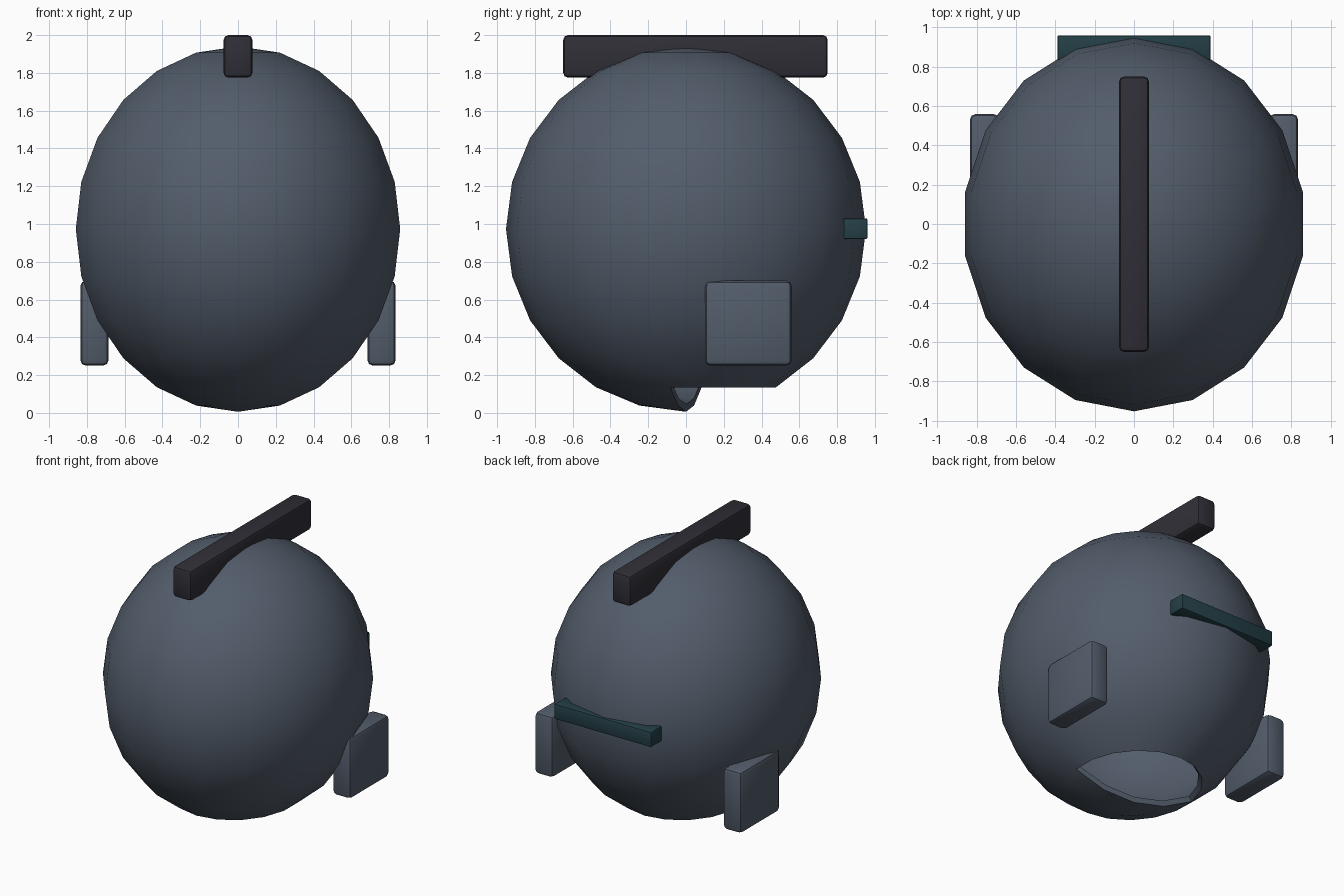
import bpy, bmesh, math
from mathutils import Matrix, Vector

if "Cube" in bpy.data.objects:
    bpy.data.objects.remove(bpy.data.objects["Cube"])


def material(name, rgb):
    m = bpy.data.materials.new(name)
    m.diffuse_color = (*rgb, 1)
    m.use_nodes = True
    m.node_tree.nodes["Principled BSDF"].inputs["Base Color"].default_value = m.diffuse_color
    return m


slate = material("slate_grey", (0.085, 0.108, 0.145))
charcoal = material("charcoal", (0.030, 0.028, 0.038))
teal = material("dark_teal", (0.017, 0.050, 0.062))


def finish(name, bm, mat, modifier=None, **settings):
    """Turn a bmesh into a shaded object with one applied modifier."""
    mesh = bpy.data.meshes.new(name)
    bm.to_mesh(mesh)
    bm.free()
    ob = bpy.data.objects.new(name, mesh)
    bpy.context.collection.objects.link(ob)
    mesh.materials.append(mat)
    bpy.ops.object.select_all(action='DESELECT')
    ob.select_set(True)
    bpy.context.view_layer.objects.active = ob
    if modifier:
        mod = ob.modifiers.new(modifier.title(), modifier)
        for key, value in settings.items():
            setattr(mod, key, value)
        bpy.ops.object.modifier_apply(modifier=mod.name)
    bpy.ops.object.shade_smooth_by_angle(angle=math.radians(30))
    return ob


def rounded_box(name, low, high, bevel, mat):
    low, high = Vector(low), Vector(high)
    bm = bmesh.new()
    bmesh.ops.create_cube(bm, size=1)
    bmesh.ops.scale(bm, vec=high - low, verts=bm.verts)
    bmesh.ops.translate(bm, vec=(low + high) / 2, verts=bm.verts)
    return finish(name, bm, mat, 'BEVEL', width=bevel, segments=2)


# Hollow helmet shell: stretched sphere, open under the rear half
bm = bmesh.new()
bmesh.ops.create_uvsphere(bm, u_segments=18, v_segments=12, radius=1)
opening = []
for f in bm.faces:
    c = f.calc_center_median()
    low = c.z < -math.cos(math.radians(30))
    if low and (c.y > 0.01 or (abs(c.y) <= 0.01 and c.x > 0)):
        opening.append(f)
bmesh.ops.delete(bm, geom=opening, context='FACES')
bmesh.ops.transform(bm, verts=bm.verts, matrix=Matrix.Translation(
    (0, 0, 0.973)) @ Matrix.Diagonal((0.872, 0.953, 0.967, 1)))
finish("helmet_shell", bm, slate, 'SOLIDIFY', thickness=0.04, offset=-1)

# Crest running front to back over the top
rounded_box("crest", (-0.076, -0.65, 1.775), (0.076, 0.75, 2.0), 0.025, charcoal)

# Strip across the back
rounded_box("rear_strip", (-0.39, 0.835, 0.92), (0.39, 0.96, 1.03), 0.008, teal)

# Mirrored cheek pads
for side, name in ((1, "right_cheek_pad"), (-1, "left_cheek_pad")):
    x = sorted((side * 0.685, side * 0.835))
    rounded_box(name, (x[0], 0.10, 0.25), (x[1], 0.56, 0.70), 0.03, slate)
